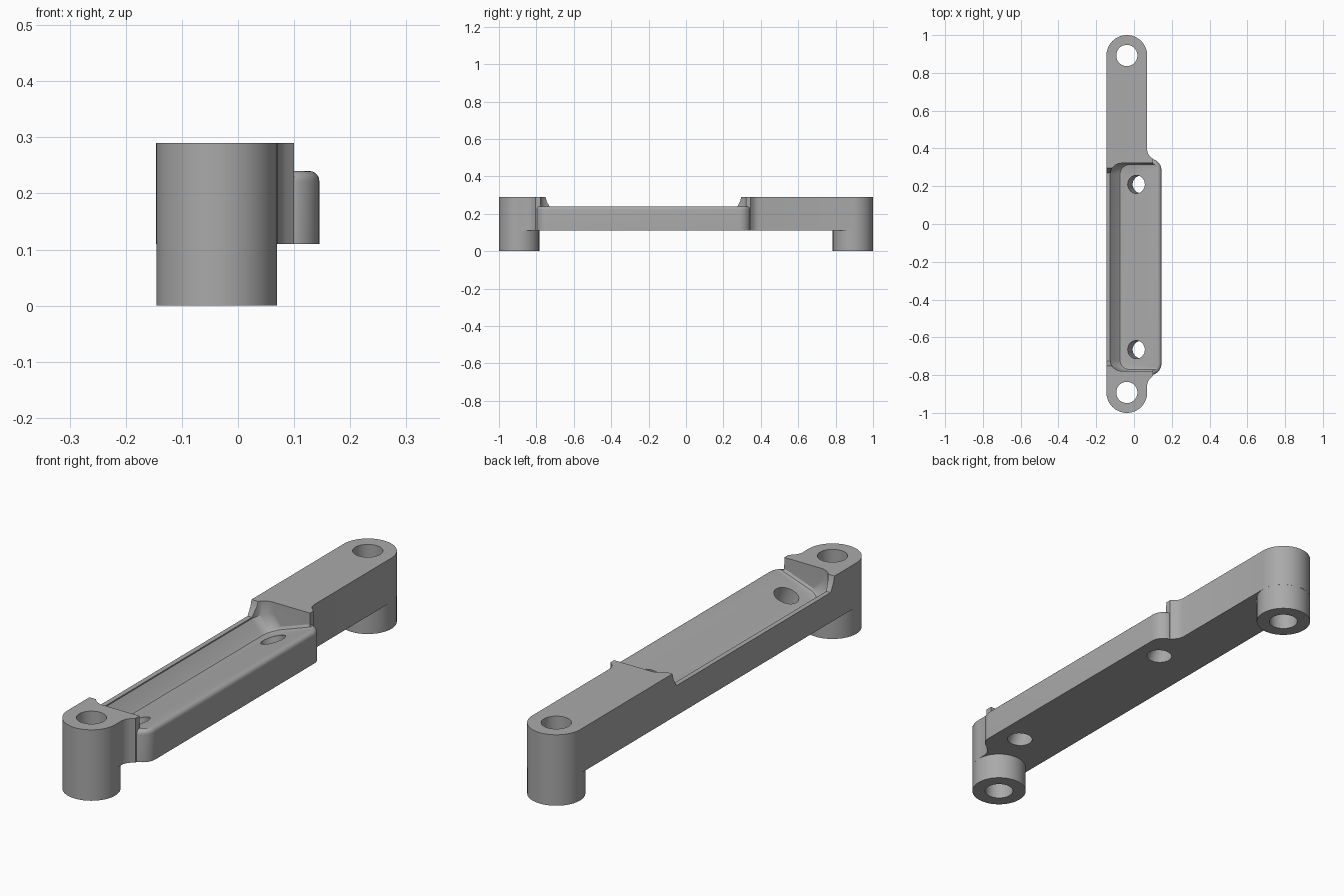
import bpy, bmesh, math
from mathutils import Matrix, Vector

cube = bpy.data.objects.get("Cube")
if cube:
    bpy.data.objects.remove(cube)

grey = bpy.data.materials.new("plain grey")
grey.use_nodes = True
colour = (0.4, 0.4, 0.4, 1)
grey.diffuse_color = colour
grey.node_tree.nodes["Principled BSDF"].inputs["Base Color"].default_value = colour

BOTTOM, TOP, LIP = 0.11, 0.29, 0.24
CX, R, END = -0.038, 0.108, 0.892
SLOPE = 0.35


def floor_z(x):
    return LIP + SLOPE * (x - 0.125)


def make(name, bm):
    bmesh.ops.recalc_face_normals(bm, faces=bm.faces)
    mesh = bpy.data.meshes.new(name)
    bm.to_mesh(mesh)
    bm.free()
    mesh.materials.append(grey)
    obj = bpy.data.objects.new(name, mesh)
    bpy.context.collection.objects.link(obj)
    return obj


def loft(name, rings):
    bm = bmesh.new()
    loops = [[bm.verts.new(p) for p in ring] for ring in rings]
    n = len(loops[0])
    for a, b in zip(loops, loops[1:]):
        for i in range(n):
            j = (i + 1) % n
            bm.faces.new((a[i], a[j], b[j], b[i]))
    bm.faces.new(loops[0])
    bm.faces.new(loops[-1])
    return make(name, bm)


def prism(name, outline, z0, z1):
    return loft(name, [[(x, y, z) for x, y in outline] for z in (z0, z1)])


def arc(cx, cy, r, start, end, n):
    angles = [math.radians(start + (end - start) * i / n) for i in range(n + 1)]
    return [(cx + r * math.cos(a), cy + r * math.sin(a)) for a in angles]


def cylinder(name, x, y, z0, z1, r, tilt=0):
    bm = bmesh.new()
    m = Matrix.Translation((x, y, (z0 + z1) / 2)) @ Matrix.Rotation(tilt, 4, "Y")
    bmesh.ops.create_cone(bm, cap_ends=True, segments=64, radius1=r, radius2=r,
                          depth=z1 - z0, matrix=m)
    return make(name, bm)


def combine(target, other, operation):
    mod = target.modifiers.new("combine", "BOOLEAN")
    mod.operation, mod.object, mod.solver = operation, other, "EXACT"
    graph = bpy.context.evaluated_depsgraph_get()
    mesh = bpy.data.meshes.new_from_object(target.evaluated_get(graph))
    target.modifiers.clear()
    target.data = mesh
    bpy.data.objects.remove(other)


# Long bar with round ends and a shallow shoulder on its left side
def shoulder(cy, sign):
    blend = [(CX + R, cy + sign * 0.05)]
    blend += [(CX + R + 0.03 * t * t, cy + sign * (0.05 - 0.045 * t)) for t in (0.4, 0.7, 1)]
    return blend


outline = arc(CX, -END, R, -180, 0, 32)
outline += shoulder(-0.8, -1) + shoulder(0.34, 1)[::-1]
outline += arc(CX, END, R, 0, 180, 32)
bracket = prism("bracket_body", outline, BOTTOM, TOP)

# Wide lower plate with a rounded outer lip
r = 0.06
plate_outline = ([(0.0, -0.8), (0.085, -0.8)] + arc(0.145 - r, -0.8 + r, r, -70, 0, 8)
                 + arc(0.145 - r, 0.345 - r, r, 0, 70, 8) + [(0.085, 0.345), (0.0, 0.345)])
plate = prism("lower_plate", plate_outline, BOTTOM, LIP)
bm = bmesh.new()
bm.from_mesh(plate.data)
edges = [e for e in bm.edges if all(v.co.z > LIP - 0.001 for v in e.verts)
         and max(v.co.x for v in e.verts) > 0.09]
bmesh.ops.bevel(bm, geom=edges, offset=0.018, segments=5, profile=0.5, affect="EDGES")
bm.to_mesh(plate.data)
bm.free()
combine(bracket, plate, "UNION")

# End posts
for y in (-END, END):
    combine(bracket, cylinder("post", CX, y, 0, 0.2, R - 0.0004), "UNION")


# Tilted pocket with rounded corners and a flared right wall
def pocket_ring(x0, inset, radius, lift):
    y0, y1, x1 = -0.778 + inset, 0.322 - inset, 0.3
    pts = [(x1, y0)] + arc(x0 + radius, y0 + radius, radius, 270, 180, 8)
    pts += arc(x0 + radius, y1 - radius, radius, 180, 90, 8) + [(x1, y1)]
    return [(x, y, 0.6 if lift is None else floor_z(x) + lift) for x, y in pts]


pocket = loft("pocket_cutter", [
    pocket_ring(-0.062, 0.018, 0.045, 0),
    pocket_ring(-0.074, 0.007, 0.052, 0.004),
    pocket_ring(-0.084, 0.001, 0.056, 0.014),
    pocket_ring(-0.126, 0, 0.06, 0.075),
    pocket_ring(-0.128, 0, 0.06, None)])
combine(bracket, pocket, "DIFFERENCE")

# Lowered right rim with curved ends
flare = [(0, 0.232), (0.008, 0.245), (0.02, 0.267), (0.027, 0.295), (0.027, 0.4)]
profile = [(-0.725 - d, z) for d, z in flare] + [(0.27 + d, z) for d, z in flare[::-1]]
rim = loft("rim_cutter", [[(x, y, z) for y, z in profile] for x in (-0.2, -0.1)])
combine(bracket, rim, "DIFFERENCE")

# Upright post holes and tilted floor holes
for y in (-END, END):
    combine(bracket, cylinder("post_hole", CX, y, -0.1, 0.5, 0.056), "DIFFERENCE")
for y in (-0.665, 0.21):
    combine(bracket, cylinder("floor_hole", 0.026, y, -0.1, 0.42, 0.048, -math.atan(SLOPE)),
            "DIFFERENCE")

bracket.name = "bracket_body"
bpy.ops.object.select_all(action="DESELECT")
bracket.select_set(True)
bpy.context.view_layer.objects.active = bracket
bpy.ops.object.shade_smooth_by_angle(angle=math.radians(30))
